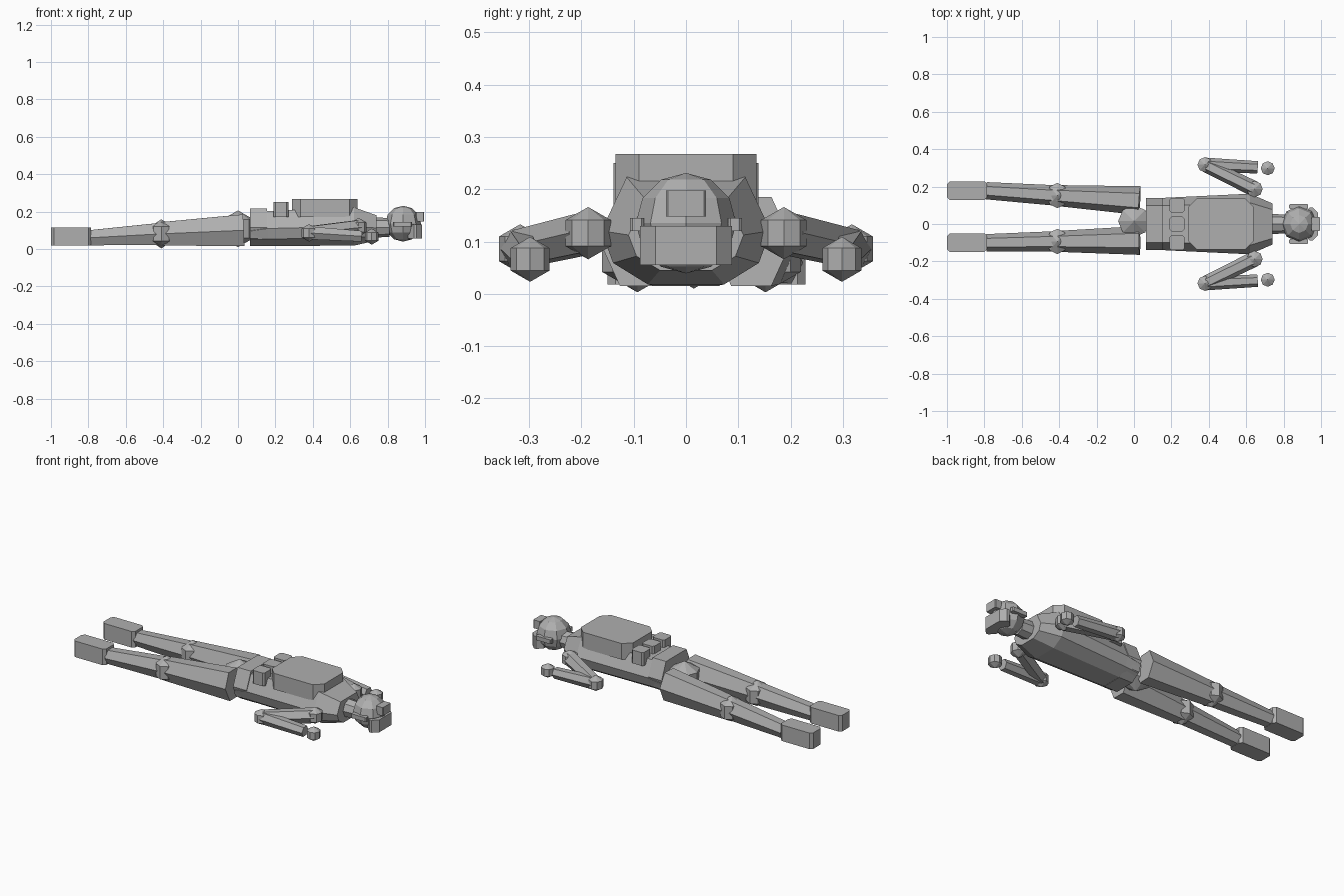
import bpy, bmesh, math
from mathutils import Vector, Matrix

if "Cube" in bpy.data.objects:
    bpy.data.objects.remove(bpy.data.objects["Cube"])

grey = bpy.data.materials.new("plain_grey")
grey.diffuse_color = (0.43, 0.43, 0.43, 1)
grey.use_nodes = True
grey.node_tree.nodes["Principled BSDF"].inputs["Base Color"].default_value = grey.diffuse_color


def finish(name, bm):
    bmesh.ops.recalc_face_normals(bm, faces=bm.faces)
    mesh = bpy.data.meshes.new(name)
    bm.to_mesh(mesh)
    bm.free()
    mesh.materials.append(grey)
    ob = bpy.data.objects.new(name, mesh)
    bpy.context.collection.objects.link(ob)
    return ob


def ball(name, loc, r, scale=(1, 1, 1), bands=3):
    """Faceted joint with poles pointing up and down."""
    bm = bmesh.new()
    bmesh.ops.create_uvsphere(bm, u_segments=8, v_segments=bands, radius=r)
    bmesh.ops.scale(bm, vec=scale, verts=bm.verts)
    bmesh.ops.translate(bm, vec=loc, verts=bm.verts)
    return finish(name, bm)


def loft(name, rings):
    """Skin a list of equal-length vertex rings and cap the ends."""
    bm = bmesh.new()
    vr = [[bm.verts.new(p) for p in ring] for ring in rings]
    n = len(vr[0])
    for a, b in zip(vr, vr[1:]):
        for i in range(n):
            bm.faces.new((a[i], a[(i + 1) % n], b[(i + 1) % n], b[i]))
    bm.faces.new(vr[0])
    bm.faces.new(vr[-1])
    return finish(name, bm)


def limb(name, a, b, ra, rb, sides=6):
    """Tapered tube; ra and rb are (sideways, upward) radii."""
    a, b = Vector(a), Vector(b)
    side = Vector((0, 0, 1)).cross(b - a).normalized()
    up = (b - a).cross(side).normalized()
    rings = []
    for p, r in ((a, ra), (b, rb)):
        ring = []
        for i in range(sides):
            t = 2 * math.pi * i / sides
            ring.append(p + side * r[0] * math.cos(t) + up * r[1] * math.sin(t))
        rings.append(ring)
    return loft(name, rings)


def slab(name, x, y, z, cut):
    """Box with its four vertical corners cut off."""
    (x0, x1), (y0, y1), (z0, z1) = x, y, z
    c = cut
    out = [(x0 + c, y0), (x1 - c, y0), (x1, y0 + c), (x1, y1 - c),
           (x1 - c, y1), (x0 + c, y1), (x0, y1 - c), (x0, y0 + c)]
    return loft(name, [[(px, py, h) for px, py in out] for h in (z0, z1)])


def section(x, w, z0, z1):
    """Eight-sided body cross-section."""
    h = z1 - z0
    half = [(0.45, 0), (0.86, 0.2), (1, 0.5), (0.7, 1)]
    pts = half + [(-a, b) for a, b in reversed(half)]
    return [(x, w * a, z0 + h * b) for a, b in pts]


# Torso, belt, pelvis and neck
loft("torso", [section(0.07, 0.135, 0.018, 0.175),
               section(0.16, 0.14, 0.016, 0.203),
               section(0.62, 0.162, 0.018, 0.223),
               section(0.74, 0.11, 0.045, 0.18)])
loft("belt", [section(0.065, 0.14, 0.015, 0.217),
              section(0.155, 0.14, 0.015, 0.217)])
ball("pelvis", (0.0, 0.015, 0.108), 0.098)
limb("neck", (0.72, 0, 0.115), (0.81, 0, 0.115), (0.055, 0.055), (0.05, 0.05), 8)

# Backpack and belt pouches
slab("backpack", (0.29, 0.64), (-0.135, 0.135), (0.17, 0.267), 0.045)
for i, y in enumerate((-0.1, 0, 0.1)):
    slab(f"pouch_{i}", (0.19, 0.27), (y - 0.039, y + 0.039), (0.17, 0.25), 0.01)

# Helmeted head with face guard, lamp and ear pads
ball("head", (0.883, 0, 0.135), 0.096, bands=6)
slab("face_guard", (0.91, 0.985), (-0.088, 0.088), (0.055, 0.13), 0.03)
slab("lamp", (0.95, 0.995), (-0.038, 0.038), (0.148, 0.198), 0.004)

for s, side in ((1, "left"), (-1, "right")):
    slab(f"{side}_ear_pad", (0.83, 0.93),
         tuple(sorted((s * 0.08, s * 0.107))), (0.12, 0.145), 0.005)

    # Arms folded forward at the elbows
    shoulder = (0.645, s * 0.187, 0.116)
    elbow = (0.38, s * 0.317, 0.086)
    ball(f"{side}_shoulder", shoulder, 0.05)
    ball(f"{side}_elbow", elbow, 0.047)
    ball(f"{side}_hand", (0.715, s * 0.298, 0.066), 0.043)
    limb(f"{side}_upper_arm", shoulder, elbow, (0.042, 0.044), (0.038, 0.04))
    limb(f"{side}_forearm", elbow, (0.66, s * 0.303, 0.068), (0.038, 0.04), (0.033, 0.033))

# Legs, both drifting slightly to one side
for side, hip_y, knee_y, foot_y in (("left", 0.125, 0.152, 0.178),
                                    ("right", -0.088, -0.093, -0.1)):
    knee = (-0.41, knee_y, 0.081)
    ball(f"{side}_knee", knee, 0.078, (0.85, 1, 1))
    limb(f"{side}_thigh", (0.03, hip_y, 0.1), knee, (0.077, 0.098), (0.056, 0.072))
    limb(f"{side}_shin", knee, (-0.79, foot_y, 0.06), (0.055, 0.068), (0.046, 0.047))
    slab(f"{side}_boot", (-1.0, -0.785), (foot_y - 0.05, foot_y + 0.05),
         (0.018, 0.115), 0.015)
